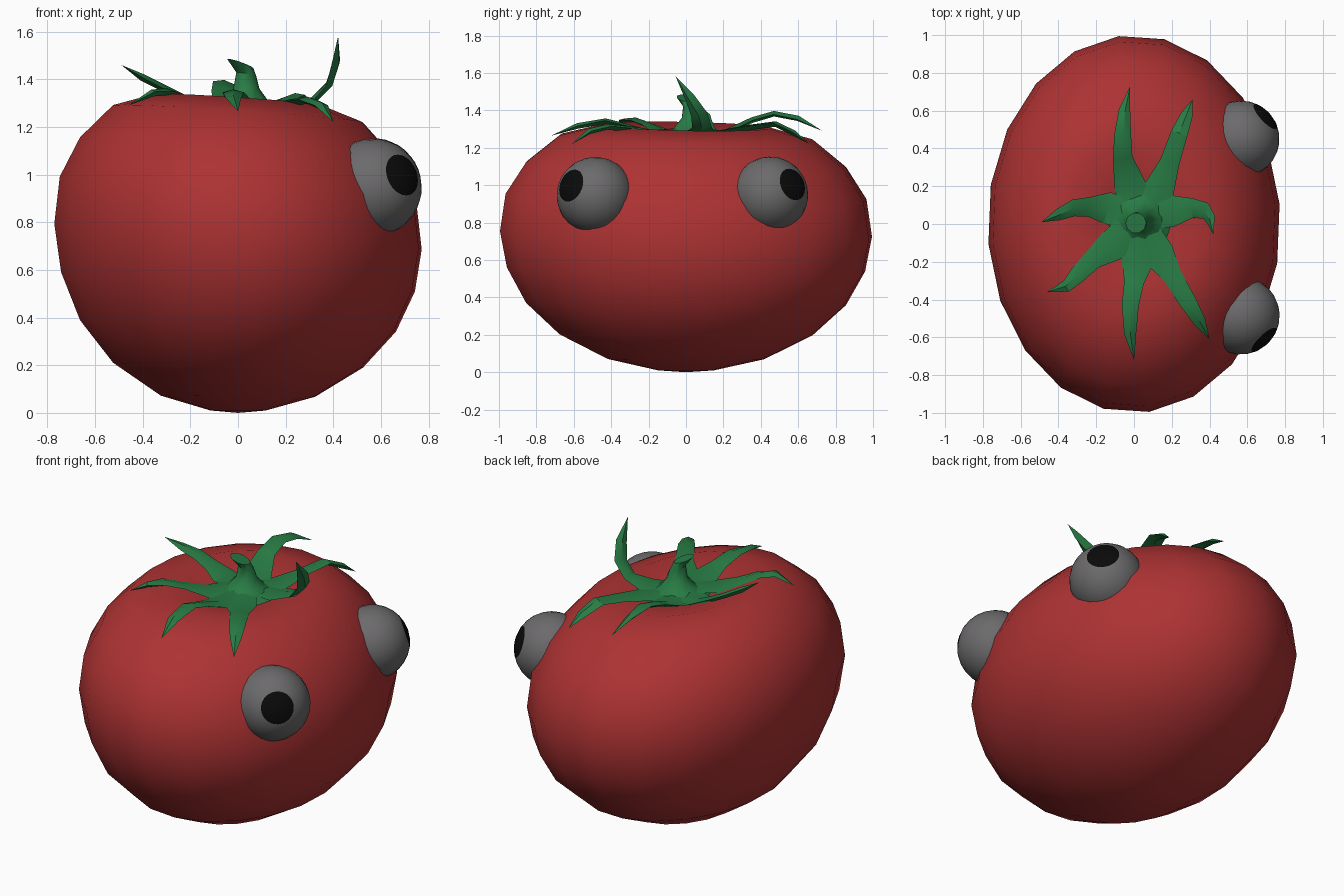
import bpy, bmesh, math
from mathutils import Vector

if "Cube" in bpy.data.objects:
    bpy.data.objects.remove(bpy.data.objects["Cube"])


def material(name, rgb):
    m = bpy.data.materials.new(name)
    m.diffuse_color = (*rgb, 1)
    m.use_nodes = True
    m.node_tree.nodes["Principled BSDF"].inputs["Base Color"].default_value = m.diffuse_color
    return m


RED = material("tomato red", (0.42, 0.032, 0.033))
GREEN = material("leaf green", (0.021, 0.2, 0.058))
GREY = material("eye grey", (0.15, 0.145, 0.15))
BLACK = material("pupil black", (0.003, 0.003, 0.003))


def finish(name, bm, mats, angle):
    bmesh.ops.recalc_face_normals(bm, faces=bm.faces[:])
    me = bpy.data.meshes.new(name)
    bm.to_mesh(me)
    bm.free()
    for m in mats:
        me.materials.append(m)
    ob = bpy.data.objects.new(name, me)
    bpy.context.collection.objects.link(ob)
    bpy.ops.object.select_all(action='DESELECT')
    ob.select_set(True)
    bpy.context.view_layer.objects.active = ob
    bpy.ops.object.shade_smooth_by_angle(angle=math.radians(angle))
    return ob


def loft(bm, rings):
    """Skin a list of closed rings; a ring of one point becomes a tip."""
    vs = [[bm.verts.new(p) for p in r] for r in rings]
    for a, b in zip(vs, vs[1:]):
        n = max(len(a), len(b))
        for i in range(n):
            j = (i + 1) % n
            q = [a[i % len(a)], a[j % len(a)], b[j % len(b)], b[i % len(b)]]
            bm.faces.new(list(dict.fromkeys(q)))
    for r in (vs[0], vs[-1]):
        if len(r) > 2:
            bm.faces.new(r)


# Body: oval revolved profile with a shallow dimple, its upper half leaning slightly
PROFILE = [(0, 0), (0.15, 0.01), (0.42, 0.07), (0.68, 0.2), (0.86, 0.365),
           (0.963, 0.55), (1.0, 0.74), (0.97, 0.94), (0.86, 1.11), (0.68, 1.255),
           (0.45, 1.315), (0.25, 1.275), (0.1, 1.25), (0, 1.245)]


def body_point(r, z, a):
    x, y = 0.775 * r * math.cos(a), r * math.sin(a)
    return (x, y, z - (0.067 * x + 0.02 * y) * min(1, z / 0.7))


bm = bmesh.new()
loft(bm, [[body_point(r, z, math.radians(6 + 18 * k)) for k in range(20 if r else 1)]
          for r, z in PROFILE])
finish("tomato_body", bm, [RED], 60)

# Eyes: balls sunk in the body, the pole of each is its pupil
for name, centre, radius, look in [
        ("eye_near", (0.565, -0.485, 0.945), 0.206, (0.65, -0.68, 0.28)),
        ("eye_far", (0.567, 0.45, 0.95), 0.203, (0.69, 0.64, 0.29))]:
    bm = bmesh.new()
    bmesh.ops.create_uvsphere(bm, u_segments=28, v_segments=14, radius=radius)
    for f in bm.faces:
        f.material_index = int(f.calc_center_median().z > radius * math.cos(math.radians(26)))
    turn = Vector(look).to_track_quat('Z', 'Y')
    for v in bm.verts:
        v.co = turn @ v.co + Vector(centre)
    finish(name, bm, [GREY, BLACK], 60)

# Sepals: tapering ridged leaves radiating from the hub
HUB = (0.02, 0.03, 1.3)
SEPALS = {
    "back": [(-0.02, 0.2, 1.28), (-0.06, 0.35, 1.35), (-0.06, 0.47, 1.385),
             (-0.05, 0.6, 1.36), (-0.02, 0.73, 1.29)],
    "back_right": [(0.13, 0.17, 1.28), (0.19, 0.33, 1.31), (0.24, 0.48, 1.33),
                   (0.28, 0.58, 1.28), (0.31, 0.66, 1.22)],
    "right": [(0.2, 0.07, 1.28), (0.31, 0.085, 1.31), (0.38, 0.07, 1.38),
              (0.41, 0.02, 1.47), (0.42, -0.055, 1.58)],
    "front_right": [(0.13, -0.16, 1.28), (0.2, -0.27, 1.3), (0.29, -0.42, 1.315),
                    (0.35, -0.52, 1.29), (0.4, -0.61, 1.22)],
    "front": [(0.02, -0.2, 1.28), (0.0, -0.31, 1.315), (-0.02, -0.43, 1.345),
              (-0.02, -0.58, 1.32), (0.0, -0.72, 1.265)],
    "front_left": [(-0.12, -0.12, 1.285), (-0.22, -0.19, 1.32), (-0.3, -0.27, 1.35),
                   (-0.36, -0.33, 1.345), (-0.46, -0.36, 1.29)],
    "left": [(-0.14, 0.085, 1.285), (-0.24, 0.09, 1.33), (-0.32, 0.085, 1.37),
             (-0.4, 0.05, 1.41), (-0.49, 0.01, 1.46)],
}
HALF_WIDTH = [0.07, 0.085, 0.052, 0.045, 0.032]
for name, path in SEPALS.items():
    pts = [Vector(p) for p in [HUB] + path]
    outward = (pts[2] - pts[0]).normalized()
    rings = []
    for i, w in enumerate(HALF_WIDTH):
        along = (pts[i + 1] - pts[max(i - 1, 0)]).normalized()
        side = along.cross(Vector((0, 0, 1)) - 0.5 * outward).normalized()
        up = side.cross(along)
        p = pts[i]
        rings.append([p + side * w, p + up * 0.012, p - side * w, p - up * 0.018])
    bm = bmesh.new()
    loft(bm, rings + [[pts[-1]]])
    finish("sepal_" + name, bm, [GREEN], 30)

# Stem: flared base, thin neck and a blunt, bent top
bm = bmesh.new()
rings = []
for x, y, z, r, lean in [(0.02, 0.03, 1.26, 0.19, 0), (0.03, 0.03, 1.305, 0.1, 0),
                         (0.035, 0.03, 1.36, 0.055, 0), (0.035, 0.025, 1.42, 0.042, 0.2),
                         (0.01, 0.005, 1.465, 0.055, 0.35)]:
    ring = []
    for k in range(10):
        c, s = math.cos(k * math.tau / 10), math.sin(k * math.tau / 10)
        ring.append((x + r * c, y + r * s, z - lean * r * (c + 0.4 * s)))
    rings.append(ring)
loft(bm, rings)
finish("stem", bm, [GREEN], 40)
